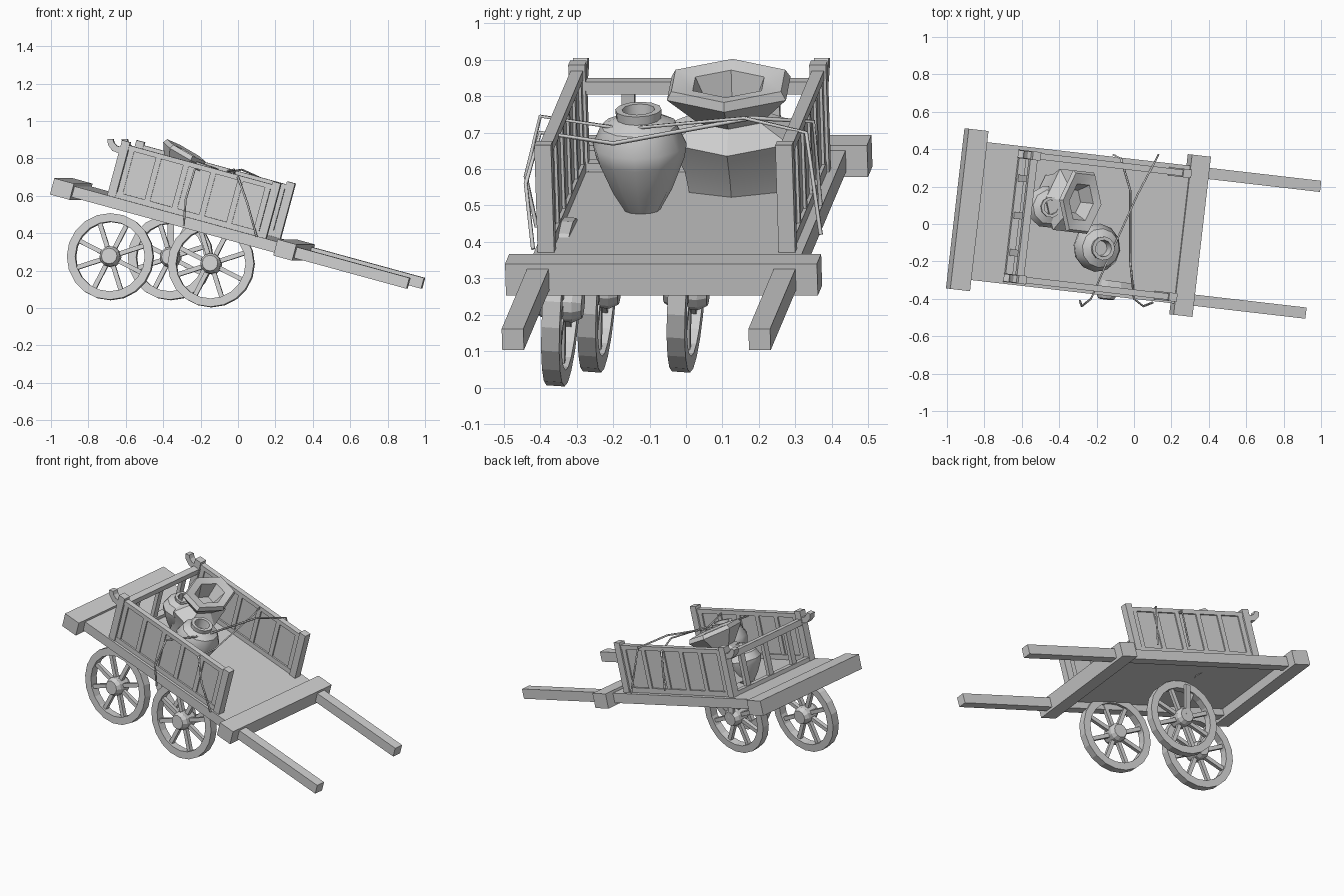
import bpy, bmesh, math
from mathutils import Matrix

if "Cube" in bpy.data.objects:
    bpy.data.objects.remove(bpy.data.objects["Cube"])

# One plain grey for the whole model
SHADE = (0.63, 0.63, 0.63, 1)
grey = bpy.data.materials.new("plain_grey")
grey.use_nodes = True
grey.diffuse_color = SHADE
grey.node_tree.nodes["Principled BSDF"].inputs["Base Color"].default_value = SHADE

# Cart frame: x along the bed, y across, z up from the bed; tipped and turned
CART = (Matrix.Translation((0.30, -0.0615, 0.31))
        @ Matrix.Rotation(math.radians(-6.6), 4, 'Z')
        @ Matrix.Rotation(math.radians(15.2), 4, 'Y'))


def finish(name, bm, matrix=CART, smooth=None):
    bmesh.ops.recalc_face_normals(bm, faces=bm.faces)
    mesh = bpy.data.meshes.new(name)
    bm.to_mesh(mesh)
    bm.free()
    mesh.materials.append(grey)
    obj = bpy.data.objects.new(name, mesh)
    bpy.context.collection.objects.link(obj)
    obj.matrix_world = matrix
    if smooth:
        bpy.ops.object.select_all(action='DESELECT')
        obj.select_set(True)
        bpy.context.view_layer.objects.active = obj
        bpy.ops.object.shade_smooth_by_angle(angle=math.radians(smooth))


def add_box(bm, center, size, turn=Matrix()):
    m = turn @ Matrix.Translation(center) @ Matrix.Diagonal((*size, 1))
    bmesh.ops.create_cube(bm, size=1, matrix=m)


def box(name, center, size, matrix=CART):
    bm = bmesh.new()
    add_box(bm, center, size)
    finish(name, bm, matrix)


def bridge(bm, a, b):
    for i in range(len(a)):
        j = (i + 1) % len(a)
        bm.faces.new((a[i], a[j], b[j], b[i]))


def add_lathe(bm, profile, sides, closed=False, stretch=1.0):
    rings = [[bm.verts.new((r * stretch * math.cos(math.tau * i / sides),
                            r * math.sin(math.tau * i / sides), z))
              for i in range(sides)] for r, z in profile]
    for a, b in zip(rings, rings[1:]):
        bridge(bm, a, b)
    if closed:
        bridge(bm, rings[-1], rings[0])
    else:
        bm.faces.new(rings[0])
        bm.faces.new(rings[-1])


# Bed: cross beams, floor and long rails that run on as the pulling shafts
box("front_beam", (0, 0, 0), (0.105, 0.862, 0.09))
box("rear_beam", (-1.243, 0, 0), (0.11, 0.862, 0.09))
box("floor", (-0.62, 0, 0.02), (1.15, 0.72, 0.02))
REAR, FRONT = -0.985, -0.145
MID = (REAR + FRONT) / 2
for side, label in ((-1, "right"), (1, "left")):
    box(label + "_rail_and_shaft", (-0.266, 0.341 * side, 0), (1.89, 0.06, 0.06))

    # Side wall: board, top rail, battens and end posts
    y = 0.333 * side - 0.005
    box(label + "_side_board", (MID, y, 0.17), (0.78, 0.014, 0.28))
    box(label + "_side_top_rail", (MID, y, 0.305), (0.80, 0.034, 0.026))
    box(label + "_side_bottom_rail", (MID, y, 0.045), (0.80, 0.034, 0.03))
    for i in range(6):
        box(label + "_side_batten", (MID + (i - 2.5) * 0.152, y, 0.175), (0.03, 0.03, 0.25))
    box(label + "_front_post", (FRONT, y, 0.18), (0.045, 0.046, 0.31))
    box(label + "_rear_post", (REAR, y, 0.18), (0.045, 0.046, 0.31))

    # Curled horn behind the rear post
    bm = bmesh.new()
    loops = []
    for x, z, h, lean in ((0.0, 0.28, 0.036, 0.2), (0.035, 0.282, 0.036, 0.5),
                          (0.06, 0.3, 0.034, 1.0), (0.072, 0.325, 0.03, 1.3)):
        dx, dz = math.sin(lean) * h / 2, math.cos(lean) * h / 2
        loops.append([bm.verts.new((REAR - 0.015 - x + s * dx, y + t * 0.02, z + s * dz))
                      for s, t in ((-1, -1), (-1, 1), (1, 1), (1, -1))])
    for a, b in zip(loops, loops[1:]):
        bridge(bm, a, b)
    bm.faces.new(loops[0])
    bm.faces.new(loops[-1])
    finish(label + "_horn", bm)

# Rear wall: rail over open slats
box("rear_wall_rail", (REAR, 0, 0.268), (0.04, 0.64, 0.036))
box("rear_wall_sill", (REAR, 0, 0.042), (0.04, 0.64, 0.024))
for i in (-1, 0, 1):
    box("rear_wall_slat", (REAR, i * 0.2, 0.15), (0.024, 0.036, 0.22))


# Spoked wheels
def wheel(name, center, radius=0.232, spokes=8):
    bm = bmesh.new()
    inner = radius - 0.045
    add_lathe(bm, [(radius, -0.025), (radius, 0.025), (inner, 0.025), (inner, -0.025)],
              20, closed=True)
    add_lathe(bm, [(0.042, -0.06), (0.055, -0.035), (0.055, 0.035), (0.042, 0.06)], 12)
    for i in range(spokes):
        add_box(bm, ((inner + 0.05) / 2, 0, 0), (inner - 0.03, 0.024, 0.024),
                Matrix.Rotation(math.tau * (i + 0.4) / spokes, 4, 'Z'))
    turn = (Matrix.Rotation(math.radians(-6.6), 4, 'Z')
            @ Matrix.Rotation(math.radians(90 - 4), 4, 'X'))
    finish(name, bm, Matrix.Translation(center) @ turn)


wheel("front_wheel", (-0.143, -0.342, 0.236))
wheel("rear_wheel", (-0.682, -0.242, 0.274))
wheel("far_wheel", (-0.36, 0.002, 0.27), 0.228)
box("far_wheel_strut", (0, 0.05, 0.1), (0.035, 0.02, 0.2),
    Matrix.Translation((-0.36, 0.002, 0.27)))


# Pots standing on the floor
def pot(name, x, y, profile, sides, stretch=1.0, smooth=35, tip=0):
    bm = bmesh.new()
    add_lathe(bm, profile, sides, stretch=stretch)
    place = (CART @ Matrix.Translation((x, y, 0.03))
             @ Matrix.Rotation(math.radians(tip), 4, 'Y'))
    finish(name, bm, place, smooth)


round_pot = [(0.05, 0), (0.085, 0.06), (0.122, 0.15), (0.13, 0.19), (0.105, 0.245),
             (0.062, 0.265), (0.064, 0.29), (0.045, 0.29), (0.04, 0.23)]
pot("front_pot", -0.575, -0.122, round_pot, 12, tip=4)
pot("rear_pot", -0.85, 0.065, [(r * 0.88, z * 0.76) for r, z in round_pot], 10)
pot("flared_pot", -0.80, 0.11,
    [(0.14, 0), (0.15, 0.08), (0.19, 0.175), (0.10, 0.225), (0.19, 0.315),
     (0.175, 0.34), (0.11, 0.33), (0.07, 0.24)], 6, stretch=0.68, smooth=20, tip=15)


# Straps slung across the bed
def strap(name, points):
    curve = bpy.data.curves.new(name, 'CURVE')
    curve.dimensions = '3D'
    curve.bevel_depth = 0.006
    curve.bevel_resolution = 0
    curve.use_fill_caps = True
    spline = curve.splines.new('POLY')
    spline.points.add(len(points) - 1)
    for p, co in zip(spline.points, points):
        p.co = (*co, 1)
    curve.materials.append(grey)
    bpy.context.collection.objects.link(bpy.data.objects.new(name, curve))


strap("long_strap", [(-0.29, -0.41, 0.44), (-0.28, -0.44, 0.58), (-0.23, -0.40, 0.745),
                     (-0.13, -0.17, 0.71), (0.02, 0.16, 0.74), (0.11, 0.33, 0.70),
                     (0.13, 0.37, 0.42)])
strap("short_strap", [(0.10, -0.42, 0.38), (0.05, -0.44, 0.56), (0.0, -0.40, 0.70),
                      (-0.02, -0.2, 0.67), (-0.02, 0.18, 0.74), (-0.07, 0.35, 0.73),
                      (-0.11, 0.37, 0.50)])
